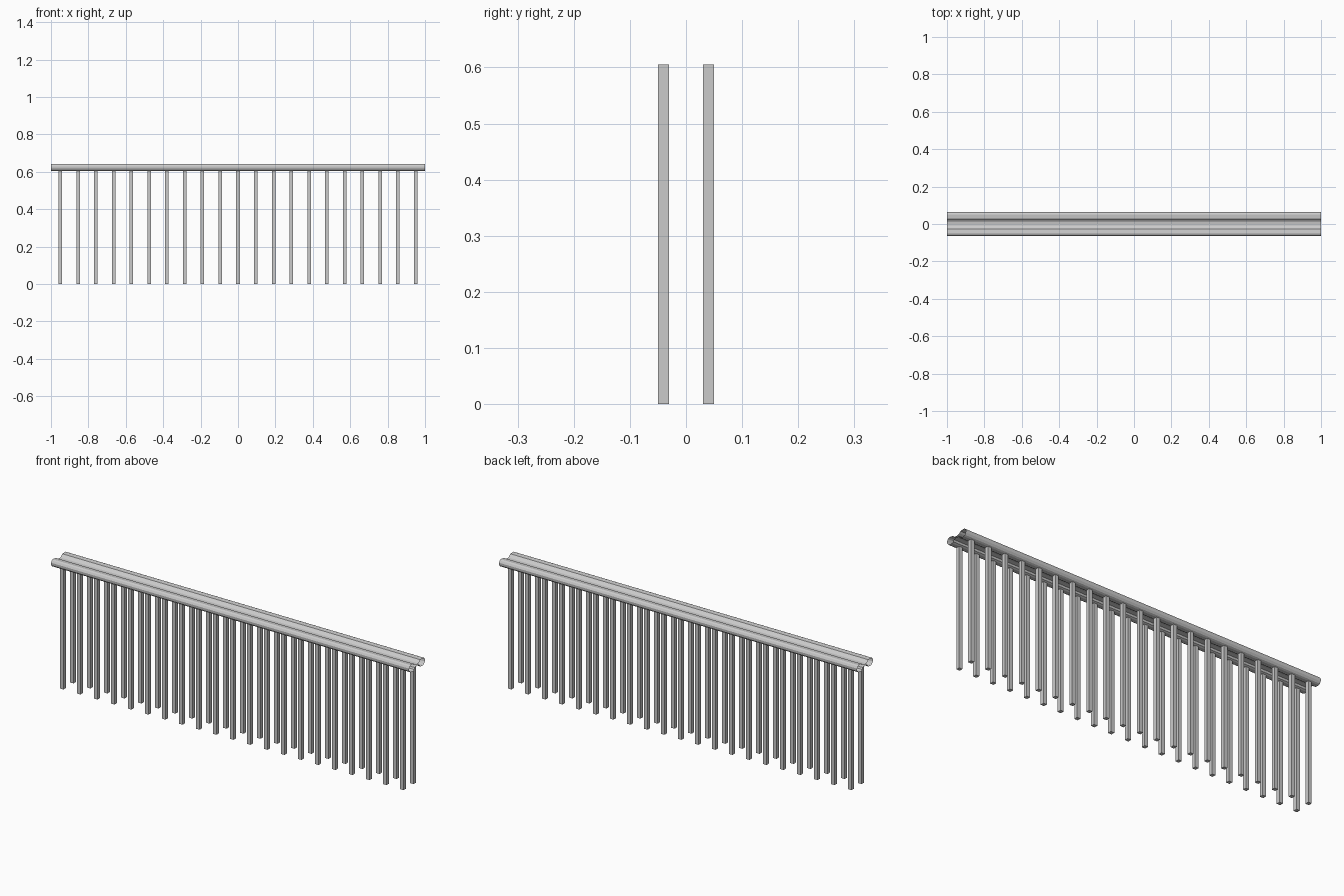
import bpy, bmesh

if "Cube" in bpy.data.objects:
    bpy.data.objects.remove(bpy.data.objects["Cube"])

def finish(bm, name):
    me = bpy.data.meshes.new(name)
    bm.to_mesh(me)
    bm.free()
    ob = bpy.data.objects.new(name, me)
    bpy.context.collection.objects.link(ob)
    return ob

# Handrail: twin-lobed section with a trough above and below, open at both ends
half = [(0.0, 0.627), (0.010, 0.628), (0.020, 0.633), (0.027, 0.640),
        (0.050, 0.642), (0.058, 0.638), (0.063, 0.629), (0.062, 0.618),
        (0.056, 0.609), (0.048, 0.605), (0.030, 0.605), (0.022, 0.609),
        (0.018, 0.618), (0.0, 0.620)]
profile = half + [(-y, z) for y, z in reversed(half[1:-1])]
bm = bmesh.new()
ends = [[bm.verts.new((x, y, z)) for y, z in profile] for x in (-1, 1)]
n = len(profile)
for i in range(n):
    j = (i + 1) % n
    bm.faces.new((ends[0][i], ends[0][j], ends[1][j], ends[1][i]))
bm.normal_update()
# Outer side faces must point outwards
if sum(f.normal.y * f.calc_center_median().y for f in bm.faces) < 0:
    bmesh.ops.reverse_faces(bm, faces=bm.faces[:])
finish(bm, "handrail")

# Two rows of square balusters under the lobes
COUNT, SPACING, WIDTH, HEIGHT = 21, 0.095, 0.019, 0.605
for row, y in (("front", -0.04), ("back", 0.04)):
    bm = bmesh.new()
    for i in range(COUNT):
        x = (i - (COUNT - 1) / 2) * SPACING
        vs = bmesh.ops.create_cube(bm, size=1)["verts"]
        bmesh.ops.scale(bm, vec=(WIDTH, WIDTH, HEIGHT), verts=vs)
        bmesh.ops.translate(bm, vec=(x, y, HEIGHT / 2), verts=vs)
    finish(bm, row + "_balusters")
